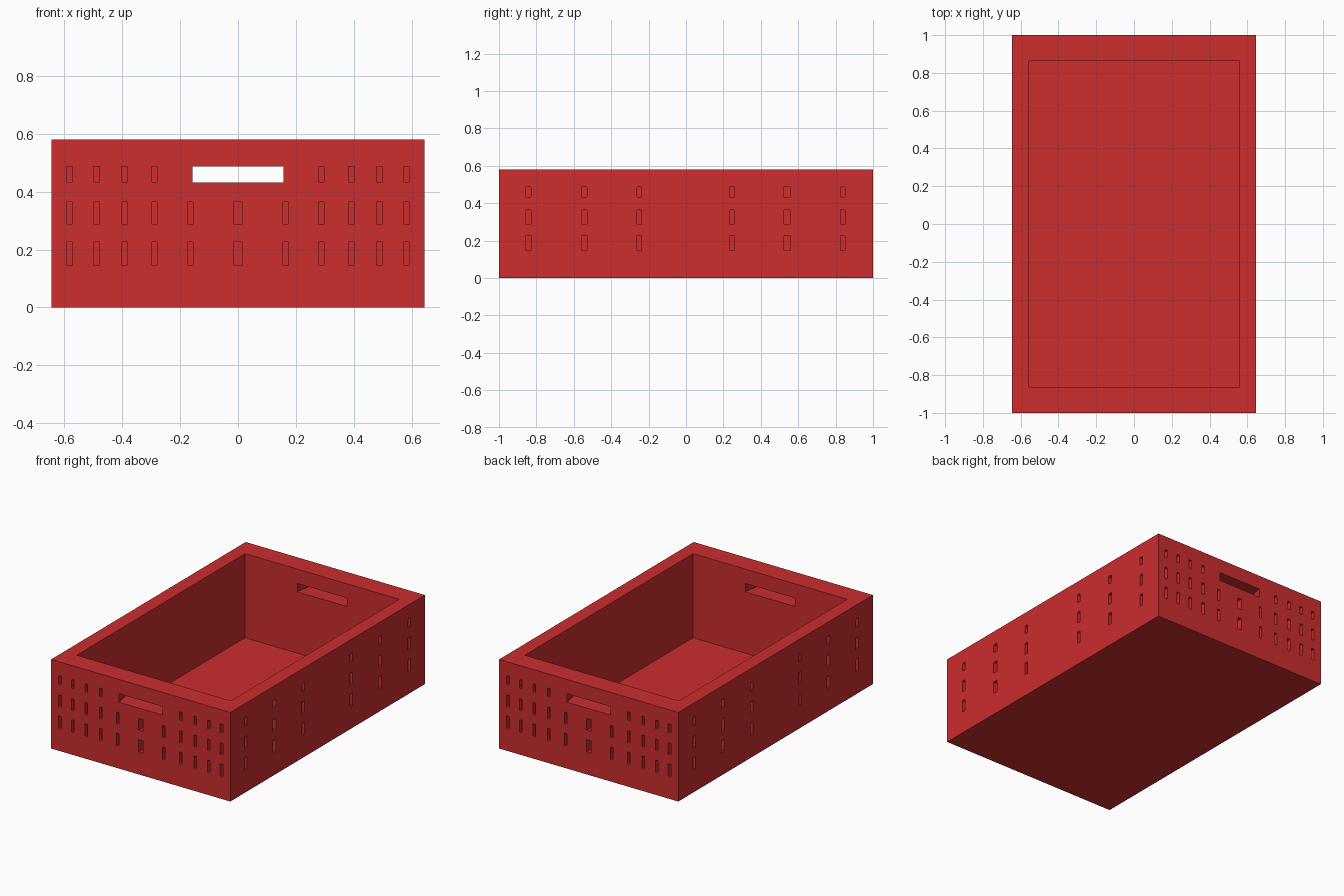
import bpy, bmesh
from mathutils import Vector

if "Cube" in bpy.data.objects:
    bpy.data.objects.remove(bpy.data.objects["Cube"])

HX, HY, H = 0.645, 1.0, 0.58        # outer half sizes and height
IX, IY, FLOOR = 0.555, 0.865, 0.033  # cavity half sizes and floor height
DEPTH = 0.045                        # depth of the blind slots
ROWS = [(0.146, 0.226), (0.288, 0.364), (0.433, 0.487)]

red = bpy.data.materials.new("crate_red")
red.diffuse_color = (0.604, 0.026, 0.027, 1)
red.use_nodes = True
red.node_tree.nodes["Principled BSDF"].inputs["Base Color"].default_value = red.diffuse_color


def make_object(name, bm):
    bmesh.ops.recalc_face_normals(bm, faces=bm.faces[:])
    mesh = bpy.data.meshes.new(name)
    bm.to_mesh(mesh)
    bm.free()
    mesh.materials.append(red)
    obj = bpy.data.objects.new(name, mesh)
    bpy.context.collection.objects.link(obj)
    return obj


def add_box(bm, lo, hi):
    lo, hi = Vector(lo), Vector(hi)
    verts = bmesh.ops.create_cube(bm, size=1)["verts"]
    for v in verts:
        v.co = Vector(((lo[i] + hi[i]) / 2 + v.co[i] * (hi[i] - lo[i])) for i in range(3))
    return verts


# Crate body: a box whose top face is inset and pushed down to the floor
bm = bmesh.new()
add_box(bm, (-HX, -HY, 0), (HX, HY, H))
top = max(bm.faces, key=lambda f: f.calc_center_median().z)
bmesh.ops.inset_region(bm, faces=[top], thickness=0.05)
for v in top.verts:
    v.co.x = IX if v.co.x > 0 else -IX
    v.co.y = IY if v.co.y > 0 else -IY
walls = bmesh.ops.extrude_discrete_faces(bm, faces=[top])["faces"]
for v in walls[0].verts:
    v.co.z = FLOOR
crate = make_object("crate_body", bm)

# Cutters for slots and hand holes
bm = bmesh.new()
end_slots = [(0, 0.03, 2)]           # centre, width, number of rows
for s in (-1, 1):
    end_slots += [(s * 0.165, 0.018, 2)]
    end_slots += [(s * x, 0.02, 3) for x in (0.288, 0.392, 0.489, 0.582)]
side_slots = [(-0.842, 0.026), (-0.545, 0.03), (-0.25, 0.023),
              (0.244, 0.023), (0.54, 0.03), (0.838, 0.026)]

for s in (-1, 1):
    # Slots in the short ends
    for x, w, count in end_slots:
        y0, y1 = sorted((s * (HY - DEPTH), s * (HY + 0.02)))
        for z0, z1 in ROWS[:count]:
            add_box(bm, (x - w / 2, y0, z0), (x + w / 2, y1, z1))
    # Slots in the long sides
    for y, w in side_slots:
        x0, x1 = sorted((s * (HX - DEPTH), s * (HX + 0.02)))
        for z0, z1 in ROWS:
            add_box(bm, (x0, y - w / 2, z0), (x1, y + w / 2, z1))
    # Hand hole, flaring towards the inside
    y0, y1 = sorted((s * (IY - 0.05), s * (HY + 0.05)))
    for v in add_box(bm, (-1, y0, 0.432), (1, y1, 0.487)):
        half = 0.157 + (HY - abs(v.co.y)) / (HY - IY) * 0.022
        v.co.x = half if v.co.x > 0 else -half
cutter = make_object("slot_cutter", bm)
cutter.hide_render = True

# Cut the openings, apply, and discard the cutter
mod = crate.modifiers.new("openings", "BOOLEAN")
mod.operation = "DIFFERENCE"
mod.solver = "EXACT"
mod.object = cutter
bpy.context.view_layer.objects.active = crate
crate.select_set(True)
bpy.ops.object.modifier_apply(modifier=mod.name)
bpy.data.objects.remove(cutter, do_unlink=True)
